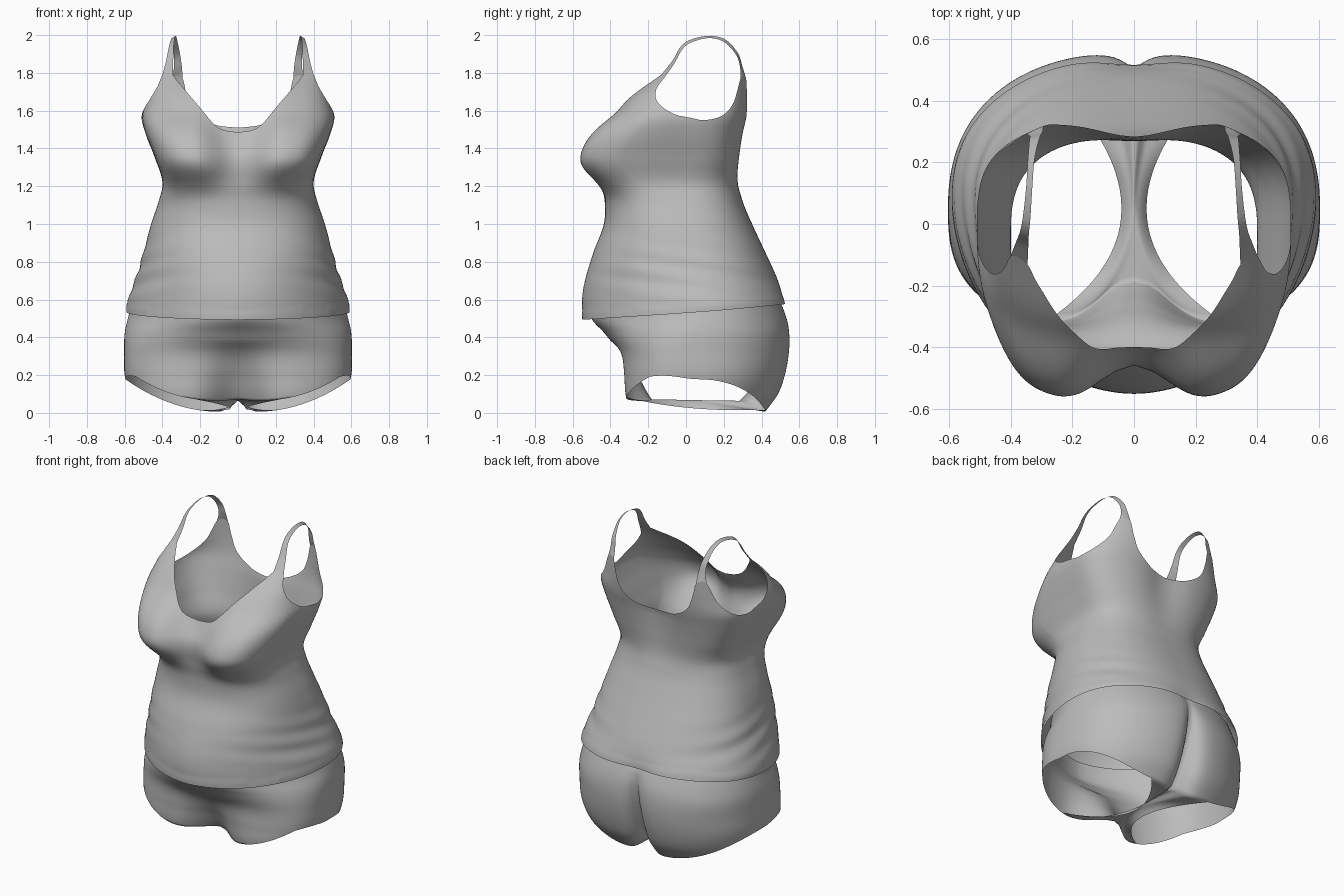
import bpy
import math
from mathutils import Vector

default_cube = bpy.data.objects.get("Cube")
if default_cube:
    bpy.data.objects.remove(default_cube, do_unlink=True)

COLUMNS = 240
HALF = COLUMNS // 2

# One plain grey cloth colour
cloth = bpy.data.materials.new("grey cloth")
cloth.use_nodes = True
grey = (0.5, 0.5, 0.5, 1)
cloth.diffuse_color = grey
cloth.node_tree.nodes["Principled BSDF"].inputs["Base Color"].default_value = grey


def make_object(name, verts, faces):
    mesh = bpy.data.meshes.new(name)
    mesh.from_pydata(verts, [], faces)
    mesh.materials.append(cloth)
    for face in mesh.polygons:
        face.use_smooth = True
    obj = bpy.data.objects.new(name, mesh)
    bpy.context.collection.objects.link(obj)
    return obj


def interpolate(table, key):
    """Smoothly read the columns of a table sorted by its first column."""
    key = min(max(key, table[0][0]), table[-1][0])
    i = 0
    while i < len(table) - 2 and key > table[i + 1][0]:
        i += 1
    before, start = table[max(i - 1, 0)], table[i]
    end, after = table[i + 1], table[min(i + 2, len(table) - 1)]
    span = end[0] - start[0]
    t = (key - start[0]) / span
    values = []
    for c in range(1, len(start)):
        slope_a = (end[c] - before[c]) / (end[0] - before[0]) * span
        slope_b = (after[c] - start[c]) / (after[0] - start[0]) * span
        rise = end[c] - start[c]
        values.append(start[c] + t * slope_a
                      + t * t * (3 * rise - 2 * slope_a - slope_b)
                      + t ** 3 * (slope_a + slope_b - 2 * rise))
    return values


def bell(distance, width, power=2):
    return math.exp(-abs(distance / width) ** power)


def ring_point(table, angle, z):
    """Rounded-box cross-section; angle zero is the front centre."""
    width, front, back, middle, front_power, back_power = interpolate(table, z)
    s, c = math.sin(angle), math.cos(angle)
    power = front_power if c > 0 else back_power
    x = width * math.copysign(abs(s) ** (2 / power), s)
    reach = (front if c > 0 else back) - middle
    return x, middle + reach * abs(c) ** (2 / power)


def loft(surface, rows):
    """Vertices and faces of a tube open at both ends."""
    verts = [surface(math.tau * i / COLUMNS, r / rows)
             for r in range(rows + 1) for i in range(COLUMNS)]
    faces = []
    for r in range(rows):
        for i in range(COLUMNS):
            a, b = r * COLUMNS + i, r * COLUMNS + (i + 1) % COLUMNS
            faces.append((a, b, b + COLUMNS, a + COLUMNS))
    return verts, faces


# Shirt: height, half width, front, back, middle, front and back squareness
SHIRT = [
    (.48, .59, -.545, .56, .08, 1.9, 2.2),
    (.6, .582, -.55, .53, .08, 1.9, 2.2),
    (.7, .545, -.535, .49, .06, 2, 2.2),
    (.85, .5, -.49, .42, .02, 2.2, 2.4),
    (1, .46, -.435, .35, -.02, 2.3, 2.5),
    (1.12, .42, -.43, .3, -.03, 2.5, 2.6),
    (1.22, .4, -.445, .28, -.03, 3, 2.7),
    (1.35, .44, -.45, .29, 0, 3.7, 2.9),
    (1.48, .49, -.4, .31, 0, 3.5, 3),
    (1.57, .51, -.36, .33, 0, 3.2, 3),
    (1.67, .48, -.305, .345, 0, 3.2, 3),
    (1.8, .45, -.15, .35, .04, 3.2, 3),
]

# Neckline and armhole height by angle in degrees from the front
TOP_EDGE = [
    (0, 1.485), (4, 1.51), (14, 1.62), (26, 1.71), (34, 1.755), (41, 1.79),
    (55, 1.79), (60, 1.73), (66, 1.69), (74, 1.645), (84, 1.595), (92, 1.56),
    (100, 1.55), (118, 1.58), (130, 1.65), (137, 1.77), (149, 1.77),
    (154, 1.69), (161, 1.6), (172, 1.53), (180, 1.51),
]


def shirt_surface(angle, v):
    degrees = math.degrees(angle)
    top = interpolate(TOP_EDGE, min(degrees, 360 - degrees))[0]
    bottom = .535 - .042 * math.cos(angle)
    z = bottom + (top - bottom) * v
    x, y = ring_point(SHIRT, angle, z)
    facing = math.cos(angle)
    # Full rounded bust, closer together towards the neckline
    if facing > 0:
        rise = bell(z - 1.38, .19 if z > 1.38 else .165, 3)
        inner = .2 - .3 * max(0, z - 1.38)
        side = abs(x) - .29
        spread = bell(side, .22 if side > 0 else inner, 3)
        y -= .125 * rise * spread * min(1, facing * 3)
    # Hollow between the shoulder blades and above the seat
    else:
        hollow = bell(z - .5, .13) + min(1, max(0, z - 1.15) * 3)
        y -= .033 * hollow * bell(x, .13)
    # Soft folds gathered at the sides above the hem
    fold = bell(z - .74, .13) * math.sin(angle) ** 2
    swell = 1 + .009 * fold * math.sin(z * 55 + y * 9)
    # Stitched hem band
    if z - bottom < .04:
        swell += .006
    return x * swell, y * swell, z


make_object("tank_top", *loft(shirt_surface, 64))

# Strap path between the shirt edges: x, y, z, half width, turn, drop
STRAP = [
    (.363, -.065, 1.86, .02, .3, .3),
    (.355, -.025, 1.93, .014, .3, .5),
    (.348, .025, 1.968, .012, .2, .6),
    (.34, .12, 1.99, .01, 0, .6),
    (.334, .205, 1.97, .011, -.3, .6),
    (.324, .27, 1.9, .016, -.3, .3),
    (.318, .293, 1.83, .021, -.3, .1),
]


def make_strap(name, side):
    verts, faces, steps, strips = [], [], 48, 6
    end = len(STRAP) + 1
    for k in range(strips + 1):
        s = 2 * k / strips - 1
        # The strap flows out of the shirt's own top edge
        front = shirt_surface(math.radians(48 + 7.5 * s), 1)
        back = shirt_surface(math.radians(143 - 6 * s), 1)
        path = [(0, *front)]
        for i, (x, y, z, half, turn, drop) in enumerate(STRAP):
            w = s * half
            path.append((i + 1, x + w, y + w * turn, z - w * drop))
        path.append((end, *back))
        for i in range(steps + 1):
            x, y, z = interpolate(path, end * i / steps)
            verts.append((x * side, y, z))
    for k in range(strips):
        for i in range(steps):
            a = k * (steps + 1) + i
            b = a + steps + 1
            faces.append((a, a + 1, b + 1, b))
    make_object(name, verts, faces)


make_strap("left_strap", 1)
make_strap("right_strap", -1)

# Shorts sections, same columns as the shirt
SHORTS = [
    (0, .52, -.32, .43, .05, 3, 2.3),
    (.1, .57, -.34, .5, .05, 3, 2.3),
    (.2, .6, -.345, .535, .05, 2.8, 2.3),
    (.32, .603, -.36, .555, .05, 2.6, 2.3),
    (.42, .6, -.43, .555, .06, 2.1, 2.3),
    (.5, .583, -.5, .54, .08, 1.75, 2.2),
    (.62, .55, -.51, .49, .08, 1.75, 2.2),
]


def shorts_surface(angle, v):
    x, y = ring_point(SHORTS, angle, .15)
    facing = math.cos(angle)
    # Leg hem rises to the hip and arches at the crotch
    hem = .004 + .185 * (abs(x) / .6) ** 3
    hem += .058 * min(1, max(0, facing) * 2)
    hem += (.01 if facing > 0 else .06) * bell(x, .06)
    z = .62 + (hem - .62) * v
    x, y = ring_point(SHORTS, angle, z)
    if facing > 0:
        y += max(0, .38 - z) * .5 * bell(x, .15)
    else:
        y -= (.02 + .36 * max(0, .55 - z)) * math.exp(-abs(x) / .04)
    return x, y, z


ROWS = 44
verts, faces = loft(shorts_surface, ROWS)

# Crotch strip bridging the front and back of the bottom edge
REACH, STEPS = 14, 24
base = ROWS * COLUMNS
lines = []
for j in range(-REACH, REACH + 1):
    first = base + j % COLUMNS
    last = base + HALF - j
    start, end = Vector(verts[first]), Vector(verts[last])
    s = j / REACH
    waist = Vector((.042 * s, .02, .068 - .042 * s * s))
    control = 2 * waist - (start + end) / 2
    line = [first]
    for i in range(1, STEPS):
        t = i / STEPS
        p = start * (1 - t) ** 2 + control * 2 * t * (1 - t) + end * t * t
        line.append(len(verts))
        verts.append(tuple(p))
    lines.append(line + [last])
for left, right in zip(lines, lines[1:]):
    for i in range(STEPS):
        faces.append((left[i], right[i], right[i + 1], left[i + 1]))

make_object("shorts", verts, faces)
